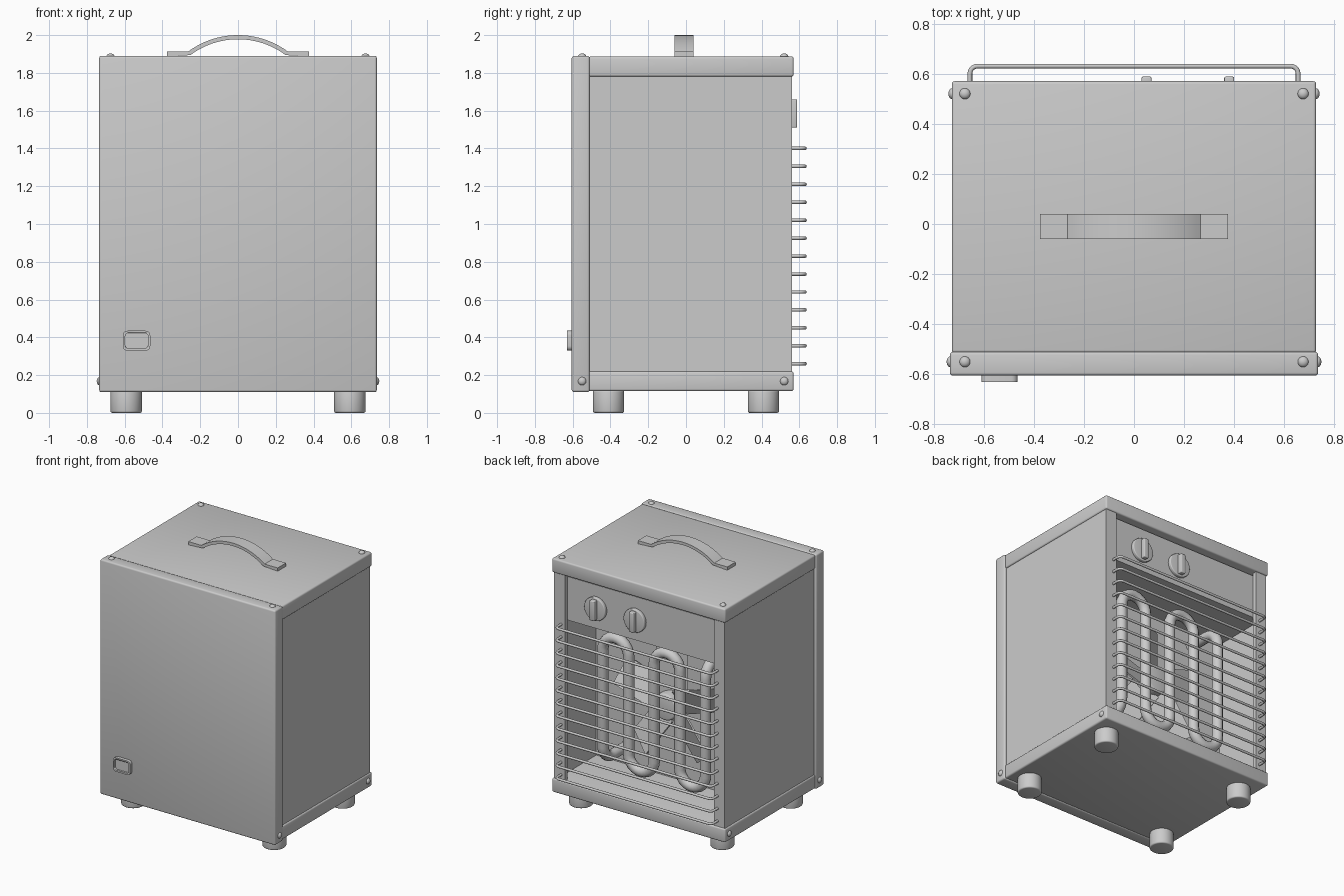
import bpy, bmesh, math
from mathutils import Matrix, Vector

cube = bpy.data.objects.get("Cube")
if cube:
    bpy.data.objects.remove(cube)


def finish(name, bm, smooth=True):
    bmesh.ops.recalc_face_normals(bm, faces=bm.faces)
    mesh = bpy.data.meshes.new(name)
    bm.to_mesh(mesh)
    bm.free()
    obj = bpy.data.objects.new(name, mesh)
    bpy.context.collection.objects.link(obj)
    if smooth:
        bpy.ops.object.select_all(action='DESELECT')
        obj.select_set(True)
        bpy.context.view_layer.objects.active = obj
        bpy.ops.object.shade_smooth_by_angle(angle=math.radians(35))
    return obj


def box(name, x, y, z, bevel=0.0):
    bm = bmesh.new()
    size = Vector((x[1] - x[0], y[1] - y[0], z[1] - z[0]))
    mid = Vector((x[0] + x[1], y[0] + y[1], z[0] + z[1])) / 2
    bmesh.ops.create_cube(bm, size=1, matrix=Matrix.Translation(mid) @ Matrix.Diagonal((*size, 1)))
    if bevel:
        bmesh.ops.bevel(bm, geom=bm.edges[:], offset=bevel, segments=3, profile=0.5, affect='EDGES')
    return finish(name, bm, bool(bevel))


def cylinder(name, mid, radius, depth, axis='Z', bevel=0.0):
    bm = bmesh.new()
    turn = Matrix.Rotation(math.pi / 2, 4, 'X') if axis == 'Y' else Matrix()
    bmesh.ops.create_cone(bm, cap_ends=True, segments=40, radius1=radius, radius2=radius,
                          depth=depth, matrix=Matrix.Translation(mid) @ turn)
    if bevel:
        rims = [e for e in bm.edges if any(len(f.verts) > 4 for f in e.link_faces)]
        bmesh.ops.bevel(bm, geom=rims, offset=bevel, segments=3, profile=0.5, affect='EDGES')
    return finish(name, bm)


def dome(name, mid, scale):
    bm = bmesh.new()
    bmesh.ops.create_uvsphere(bm, u_segments=20, v_segments=12, radius=1,
                              matrix=Matrix.Translation(mid) @ Matrix.Diagonal((*scale, 1)))
    return finish(name, bm)


def tube(name, points, radius):
    curve = bpy.data.curves.new(name, 'CURVE')
    curve.dimensions = '3D'
    curve.bevel_depth = radius
    curve.bevel_resolution = 3
    curve.use_fill_caps = True
    spline = curve.splines.new('POLY')
    spline.points.add(len(points) - 1)
    for p, co in zip(spline.points, points):
        p.co = (*co, 1)
    spline.use_smooth = True
    obj = bpy.data.objects.new(name, curve)
    bpy.context.collection.objects.link(obj)
    return obj


def extrude(name, outline, y0, y1):
    # Closed x-z outline pushed through in y
    bm = bmesh.new()
    face = bm.faces.new([bm.verts.new((x, y0, z)) for x, z in outline])
    new = bmesh.ops.extrude_face_region(bm, geom=[face])['geom']
    bmesh.ops.translate(bm, verts=[v for v in new if isinstance(v, bmesh.types.BMVert)],
                        vec=(0, y1 - y0, 0))
    return finish(name, bm)


def arc(cx, cz, radius, start, end, steps=12):
    angles = [math.radians(start + (end - start) * i / steps) for i in range(steps + 1)]
    return [(cx + radius * math.cos(a), cz + radius * math.sin(a)) for a in angles]


def rounded_rect(cx, cz, w, h, r):
    corners = [(1, 1, 0), (-1, 1, 90), (-1, -1, 180), (1, -1, 270)]
    return [p for sx, sz, a in corners
            for p in arc(cx + sx * (w / 2 - r), cz + sz * (h / 2 - r), r, a, a + 90, 5)]


# Casing
box("closed_panel", (-0.735, 0.735), (-0.605, -0.51), (0.11, 1.89), 0.012)
box("top_cover", (-0.727, 0.727), (-0.515, 0.57), (1.78, 1.887), 0.012)
box("bottom_tray", (-0.727, 0.727), (-0.515, 0.57), (0.115, 0.22), 0.012)
box("inner_bulkhead", (-0.7, 0.7), (0.07, 0.09), (0.21, 1.45))
box("control_shelf", (-0.7, 0.7), (0.07, 0.53), (1.43, 1.45))
box("control_panel", (-0.63, 0.63), (0.5, 0.53), (1.43, 1.76))
for side, s in (("left", 1), ("right", -1)):
    box(side + "_side_panel", sorted((s * 0.69, s * 0.718)), (-0.515, 0.558), (0.21, 1.79))
    box(side + "_grille_post", sorted((s * 0.625, s * 0.716)), (0.53, 0.56), (0.21, 1.79))
    for end, y, foot_y in (("closed", -0.55, -0.41), ("open", 0.52, 0.41)):
        tag = f"{side}_{end}"
        cylinder(tag + "_foot", (s * 0.592, foot_y, 0.06), 0.083, 0.12, bevel=0.01)
        dome(tag + "_top_screw", (s * 0.675, y, 1.886), (0.022, 0.022, 0.017))
        face_x = 0.732 if end == "closed" else 0.725
        dome(tag + "_side_screw", (s * face_x, y, 0.168), (0.016, 0.022, 0.022))

# Arched carrying handle with flat ends
half, rise, thick = 0.265, 0.088, 0.022
radius = (half ** 2 + rise ** 2) / (2 * rise)
sweep = math.degrees(math.asin(half / radius))
outer = arc(0, 2.0 - radius, radius, 90 + sweep, 90 - sweep, 32)
inner = arc(0, 2.0 - radius, radius - thick, 90 - sweep, 90 + sweep, 32)
inner = [(x, max(z, 1.887)) for x, z in inner]
outline = [(-0.375, 1.887), (-0.375, 1.912)] + outer + [(0.375, 1.912), (0.375, 1.887)] + inner
extrude("carry_handle", outline, -0.06, 0.04)

# Power inlet: rounded frame around a recessed plate
rim = extrude("inlet_frame", rounded_rect(-0.537, 0.382, 0.145, 0.106, 0.025), -0.63, -0.6)
cutter = extrude("inlet_cutter", rounded_rect(-0.537, 0.382, 0.12, 0.081, 0.016), -0.66, -0.615)
cutter.hide_render = True
cutter.hide_set(True)
cut = rim.modifiers.new("recess", 'BOOLEAN')
cut.operation = 'DIFFERENCE'
cut.object = cutter

# Control knobs
for name, x in (("inner_knob", 0.05), ("outer_knob", 0.38)):
    cylinder(name + "_dial", (x, 0.54, 1.585), 0.088, 0.03, 'Y', 0.006)
    box(name + "_grip", (x - 0.02, x + 0.02), (0.54, 0.588), (1.51, 1.66), 0.006)

# Wire grille
half_wire = [(0.655, 0.545)] + arc(0.625, 0.6, 0.03, 0, 90, 6)
wire = half_wire + [(-x, y) for x, y in reversed(half_wire)]
for i in range(13):
    z = 0.26 + i * 0.095
    tube(f"grille_wire_{i + 1}", [(x, y, z) for x, y in wire], 0.0095)

# Serpentine heating element, both ends bending back into the bulkhead
pitch, low, high, depth = 0.215, 0.47, 1.21, 0.38
bend = pitch / 2
back = [(depth - bend + bend * math.cos(a), bend * math.sin(a))
        for a in (math.radians(15 * i) for i in range(7))]
path = [(2 * pitch, 0.08, low - bend)] + [(2 * pitch, y, low - dz) for y, dz in reversed(back)]
for i in range(4):
    cx = (1.5 - i) * pitch
    if i % 2 == 0:
        turn = arc(cx, high, bend, 0, 180)
    else:
        turn = arc(cx, low, bend, 0, -180)
    path += [(x, depth, z) for x, z in turn]
path += [(-2 * pitch, y, high + dz) for y, dz in back] + [(-2 * pitch, 0.08, high + bend)]
tube("heating_element", path, 0.039)

# Fan behind the element
fan_z = 0.83
cylinder("fan_hub", (0, 0.17, fan_z), 0.1, 0.18, 'Y', 0.015)
for i in range(5):
    bm = bmesh.new()
    place = (Matrix.Translation((0, 0.17, fan_z)) @ Matrix.Rotation(math.tau * i / 5, 4, 'Y')
             @ Matrix.Translation((0, 0, 0.26)) @ Matrix.Rotation(math.radians(25), 4, 'Z')
             @ Matrix.Diagonal((0.22, 0.012, 0.38, 1)))
    bmesh.ops.create_cube(bm, size=1, matrix=place)
    finish(f"fan_blade_{i + 1}", bm, False)
